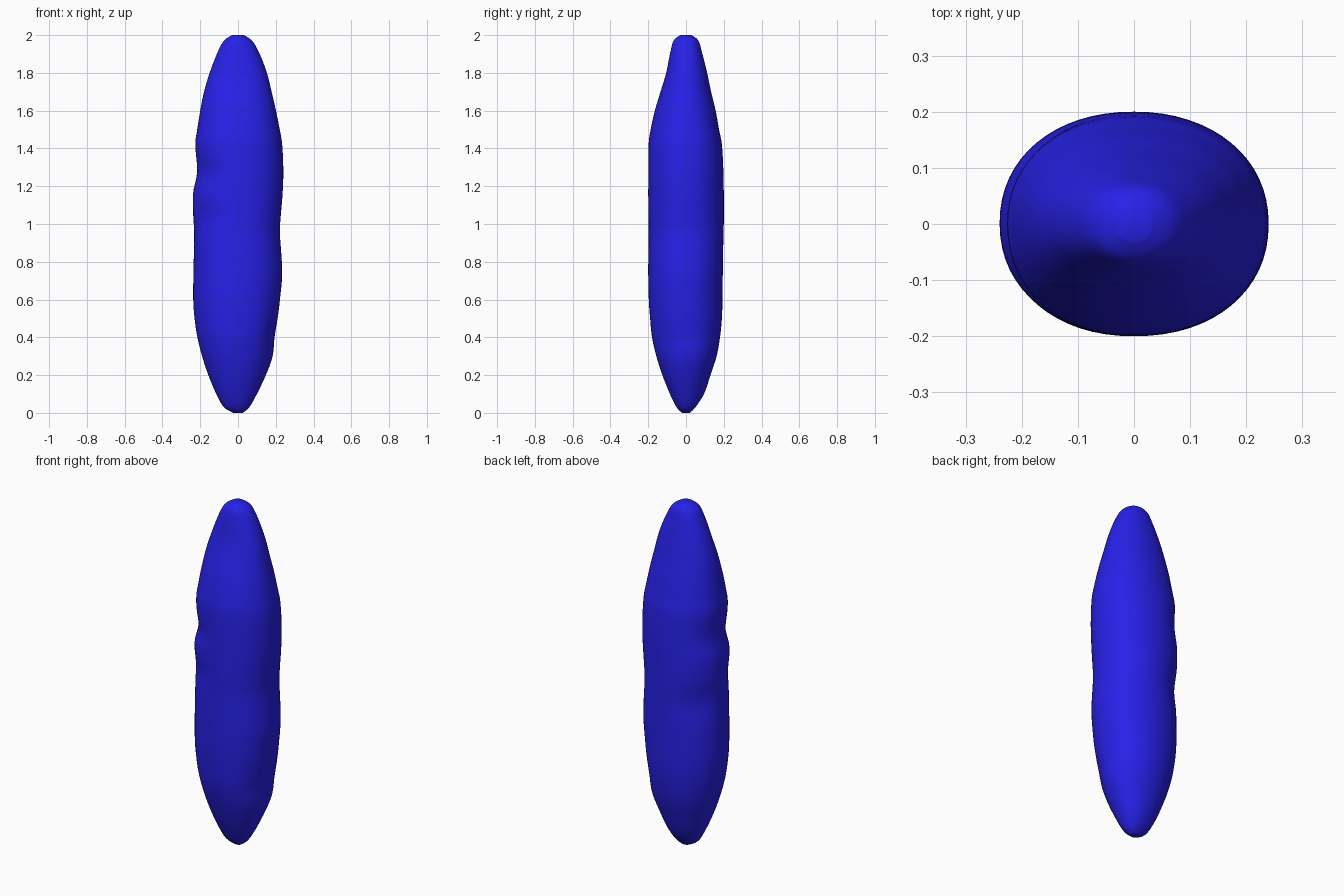
import bpy, bmesh, math

if "Cube" in bpy.data.objects:
    bpy.data.objects.remove(bpy.data.objects["Cube"])

SEGS, STEPS, POWER = 64, 5, 2.15

# Cross-section reach at each height: z, left, right, front, back
SECTIONS = [
    (0.0, .025, .025, .02, .02),
    (.03, .075, .06, .05, .05),
    (.1, .115, .10, .085, .095),
    (.2, .157, .148, .125, .13),
    (.3, .19, .185, .157, .162),
    (.4, .215, .195, .18, .18),
    (.5, .23, .21, .19, .19),
    (.6, .237, .222, .197, .193),
    (.75, .236, .234, .2, .195),
    (.95, .233, .222, .198, .2),
    (1.05, .238, .227, .2, .2),
    (1.16, .238, .236, .2, .2),
    (1.28, .217, .24, .2, .198),
    (1.42, .226, .234, .198, .19),
    (1.5, .216, .221, .187, .175),
    (1.6, .2, .201, .165, .157),
    (1.7, .18, .178, .135, .133),
    (1.8, .15, .153, .105, .112),
    (1.9, .112, .115, .085, .087),
    (1.97, .075, .075, .066, .066),
    (2.0, .03, .03, .03, .03),
]

# Soft hollows: direction in degrees, height, depth, angular width, height width
HOLLOWS = [
    (225, 1.26, .010, 28, .06),
    (228, 1.04, .012, 28, .07),
    (135, .90, .014, 30, .09),
    (330, .35, .008, 25, .12),
]


def catmull(p0, p1, p2, p3, t):
    return .5 * (2 * p1 + (p2 - p0) * t + (2 * p0 - 5 * p1 + 4 * p2 - p3) * t * t
                 + (3 * p1 - p0 - 3 * p2 + p3) * t ** 3)


def smooth_sections():
    last = len(SECTIONS) - 1
    for i in range(last):
        pts = [SECTIONS[min(max(k, 0), last)] for k in range(i - 1, i + 3)]
        for s in range(STEPS):
            yield [catmull(*v, s / STEPS) for v in zip(*pts)]
    yield SECTIONS[-1]


def ring_point(section, j):
    z, left, right, front, back = section
    a = 2 * math.pi * j / SEGS
    c, s = math.cos(a), math.sin(a)
    x = math.copysign(abs(c) ** (2 / POWER), c) * (right if c > 0 else left)
    y = math.copysign(abs(s) ** (2 / POWER), s) * (back if s > 0 else front)
    r = math.hypot(x, y)
    dent = 0
    for ang, h, depth, wa, wh in HOLLOWS:
        d = (math.degrees(a) - ang + 180) % 360 - 180
        dent += depth * math.exp(-(d / wa) ** 2 - ((z - h) / wh) ** 2)
    k = 1 - dent / r
    return x * k, y * k, max(z, 0)


# Body: lofted rings closed at both rounded tips
bm = bmesh.new()
rings = [[bm.verts.new(ring_point(sec, j)) for j in range(SEGS)]
         for sec in smooth_sections()]
for lo, hi in zip(rings, rings[1:]):
    for j in range(SEGS):
        n = (j + 1) % SEGS
        bm.faces.new((lo[j], lo[n], hi[n], hi[j]))
bm.faces.new(rings[0][::-1])
bm.faces.new(rings[-1])
bmesh.ops.recalc_face_normals(bm, faces=bm.faces)
mesh = bpy.data.meshes.new("body")
bm.to_mesh(mesh)
bm.free()
body = bpy.data.objects.new("body", mesh)
bpy.context.collection.objects.link(body)

# Blue skin
skin = bpy.data.materials.new("blue_skin")
skin.diffuse_color = (.02, .015, .8, 1)
skin.use_nodes = True
skin.node_tree.nodes["Principled BSDF"].inputs["Base Color"].default_value = skin.diffuse_color
mesh.materials.append(skin)

bpy.context.view_layer.objects.active = body
body.select_set(True)
bpy.ops.object.shade_smooth_by_angle(angle=math.radians(40))
